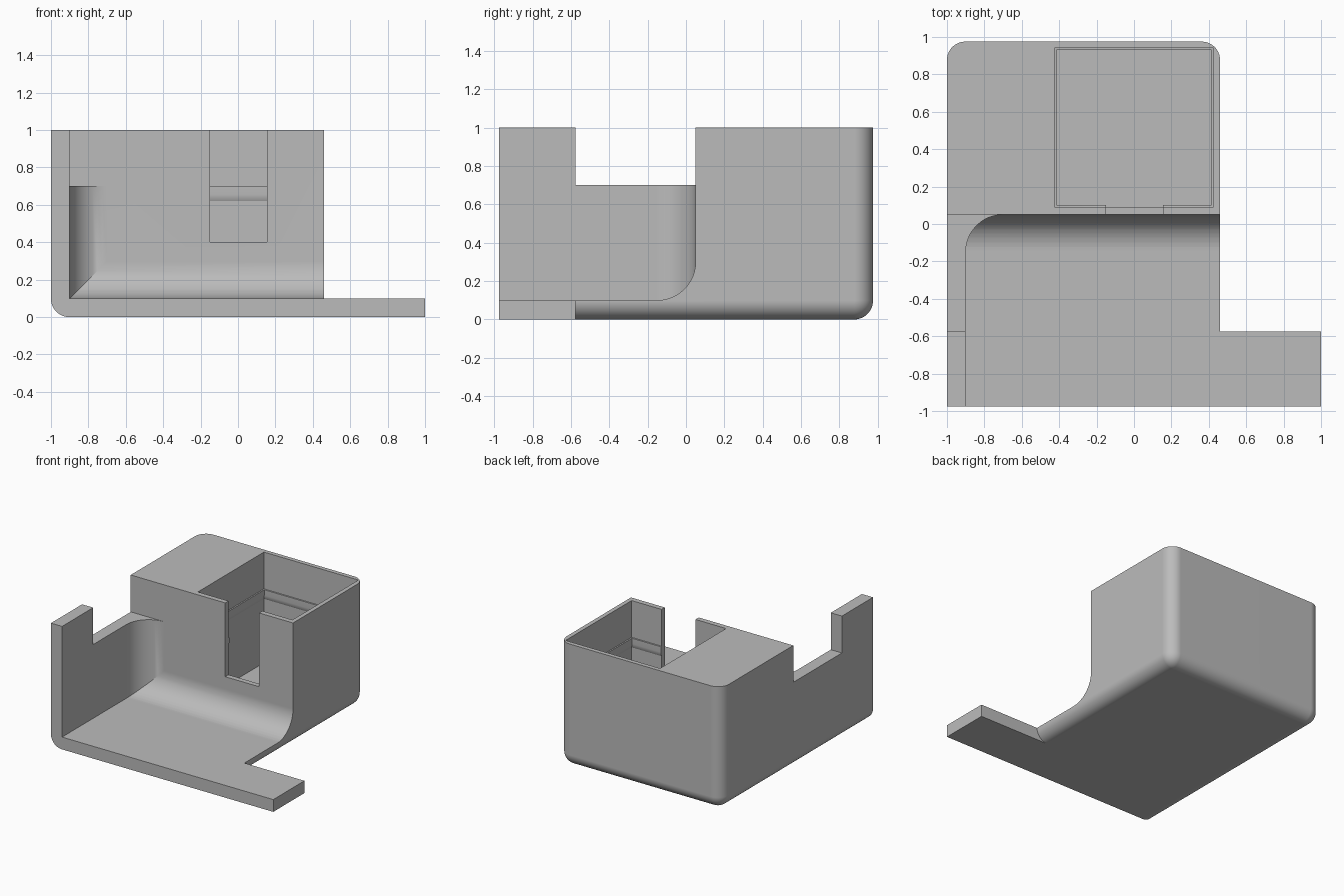
import bpy
import bmesh
import math

cube = bpy.data.objects.get("Cube")
if cube:
    bpy.data.objects.remove(cube, do_unlink=True)

grey = bpy.data.materials.new("plain_grey")
grey.use_nodes = True
color = (0.5, 0.5, 0.5, 1)
grey.diffuse_color = color
grey.node_tree.nodes["Principled BSDF"].inputs["Base Color"].default_value = color


def finish(name, bm):
    bmesh.ops.recalc_face_normals(bm, faces=bm.faces)
    mesh = bpy.data.meshes.new(name)
    bm.to_mesh(mesh)
    bm.free()
    mesh.materials.append(grey)
    obj = bpy.data.objects.new(name, mesh)
    bpy.context.collection.objects.link(obj)
    return obj


def loft(name, sections):
    """Stack of rectangles (z, x0, x1, y0, y1) skinned into a closed solid."""
    bm = bmesh.new()
    rings = [[bm.verts.new(p) for p in ((a, c, z), (b, c, z), (b, d, z), (a, d, z))]
             for z, a, b, c, d in sections]
    bm.faces.new(rings[0])
    bm.faces.new(rings[-1])
    for low, high in zip(rings, rings[1:]):
        for i in range(4):
            j = (i + 1) % 4
            bm.faces.new((low[i], low[j], high[j], high[i]))
    return finish(name, bm)


def box(name, x, y, z, radius=0, rounded=()):
    """Box from ranges; rounded lists edges as tuples of (axis, value) pairs."""
    bm = bmesh.new()
    bmesh.ops.create_cube(bm, size=1)
    for v in bm.verts:
        v.co = [r[1] if c > 0 else r[0] for c, r in zip(v.co, (x, y, z))]
    edges = [e for e in bm.edges for rule in rounded
             if all(abs(v.co[a] - val) < 1e-4 for v in e.verts for a, val in rule)]
    if edges:
        bmesh.ops.bevel(bm, geom=edges, offset=radius, segments=12,
                        profile=0.5, affect='EDGES')
    return finish(name, bm)


def combine(obj, tool, operation):
    mod = obj.modifiers.new("combine", 'BOOLEAN')
    mod.operation = operation
    mod.solver = 'EXACT'
    mod.object = tool
    bpy.context.view_layer.objects.active = obj
    bpy.ops.object.modifier_apply(modifier=mod.name)
    bpy.data.objects.remove(tool, do_unlink=True)


LEFT, RIGHT, FRONT, BACK = -1.0, 0.46, -0.975, 0.975
WALL, PLATE = 0.05, 0.1

# Outer block with rounded base and back corners
body = box("holder_body", (LEFT, RIGHT), (FRONT, BACK), (0, 1), 0.098, [
    ((0, LEFT), (2, 0)), ((0, RIGHT), (2, 0)), ((1, BACK), (2, 0)),
    ((0, LEFT), (1, BACK)), ((0, RIGHT), (1, BACK))])

# Open front bay with coved floor and coved inner corner
bay = box("bay_cutter", (-0.9, 2), (-2, WALL), (PLATE, 2), 0.2,
          [((1, WALL), (2, PLATE))])
corner = box("corner_cutter", (-0.9, 3), (-3, WALL), (-1, 3), 0.2,
             [((0, -0.9), (1, WALL))])
combine(bay, corner, 'INTERSECT')
combine(body, bay, 'DIFFERENCE')

# Notch in the side wall
combine(body, box("notch_cutter", (-2, -0.5), (-0.575, WALL), (0.7, 2)), 'DIFFERENCE')

# Deep pocket with a small snap bead around its walls
sections = [(z, -0.425 + i, 0.425 - i, 0.092 + i, 0.94 - i)
            for z, i in ((PLATE, 0), (0.62, 0), (0.635, 0.007), (0.655, 0.01),
                         (0.7, 0.01), (0.701, 0), (1.2, 0))]
combine(body, loft("pocket_cutter", sections), 'DIFFERENCE')

# Slot through the front pocket wall
combine(body, box("slot_cutter", (-0.15, 0.155), (-0.2, 0.15), (0.4, 1.2)), 'DIFFERENCE')

# Flat tongue at the front
combine(body, box("tongue", (0.3, 1), (FRONT, -0.575), (0, PLATE)), 'UNION')

# Soft shading on the rounds, crisp everywhere else
bpy.ops.object.select_all(action='DESELECT')
body.select_set(True)
bpy.context.view_layer.objects.active = body
bpy.ops.object.shade_smooth_by_angle(angle=math.radians(25))
weighted = body.modifiers.new("weighted_normals", 'WEIGHTED_NORMAL')
weighted.keep_sharp = True
